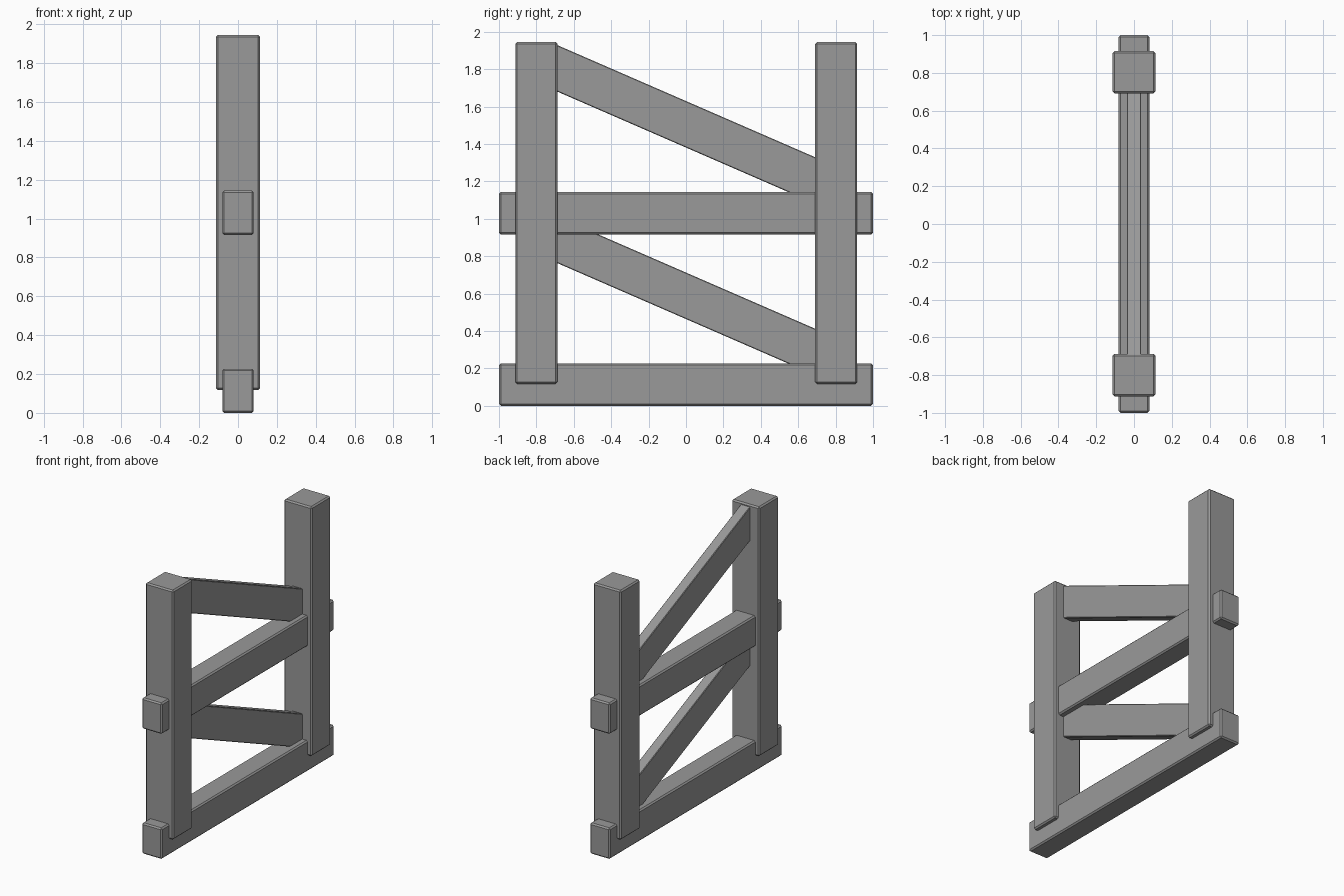
import bpy
import math

if "Cube" in bpy.data.objects:
    bpy.data.objects.remove(bpy.data.objects["Cube"])

# Dark grey timber
dark = bpy.data.materials.new("dark_grey")
dark.diffuse_color = (0.32, 0.32, 0.32, 1)
dark.use_nodes = True
dark.node_tree.nodes["Principled BSDF"].inputs["Base Color"].default_value = dark.diffuse_color


def beam(name, size, loc, tilt=0.0, bevel=0.01):
    """Square timber with small chamfered edges, tilted about x."""
    bpy.ops.mesh.primitive_cube_add(size=1, location=loc)
    ob = bpy.context.object
    ob.name = name
    ob.scale = size
    bpy.ops.object.transform_apply(location=False, rotation=False, scale=True)
    ob.rotation_euler.x = tilt
    mod = ob.modifiers.new("chamfer", 'BEVEL')
    mod.width = bevel
    mod.segments = 1
    ob.data.materials.append(dark)
    return ob


# Upright posts
POST_BOTTOM, POST_TOP = 0.117, 1.945
for side, y in (("front", -0.8), ("back", 0.803)):
    beam(side + "_post", (0.225, 0.225, POST_TOP - POST_BOTTOM),
         (0, y, (POST_TOP + POST_BOTTOM) / 2))

# Horizontal rails, passing through the posts
for level, z in (("lower", 0.1135), ("middle", 1.03)):
    beam(level + "_rail", (0.162, 2.0, 0.227), (0, 0, z))

# Thin diagonal braces, ends buried in the posts
for level, z in (("lower", 0.588), ("upper", 1.505)):
    beam(level + "_brace", (0.076, 1.68, 0.228), (0, 0, z),
         tilt=math.radians(-23.5), bevel=0.004)
